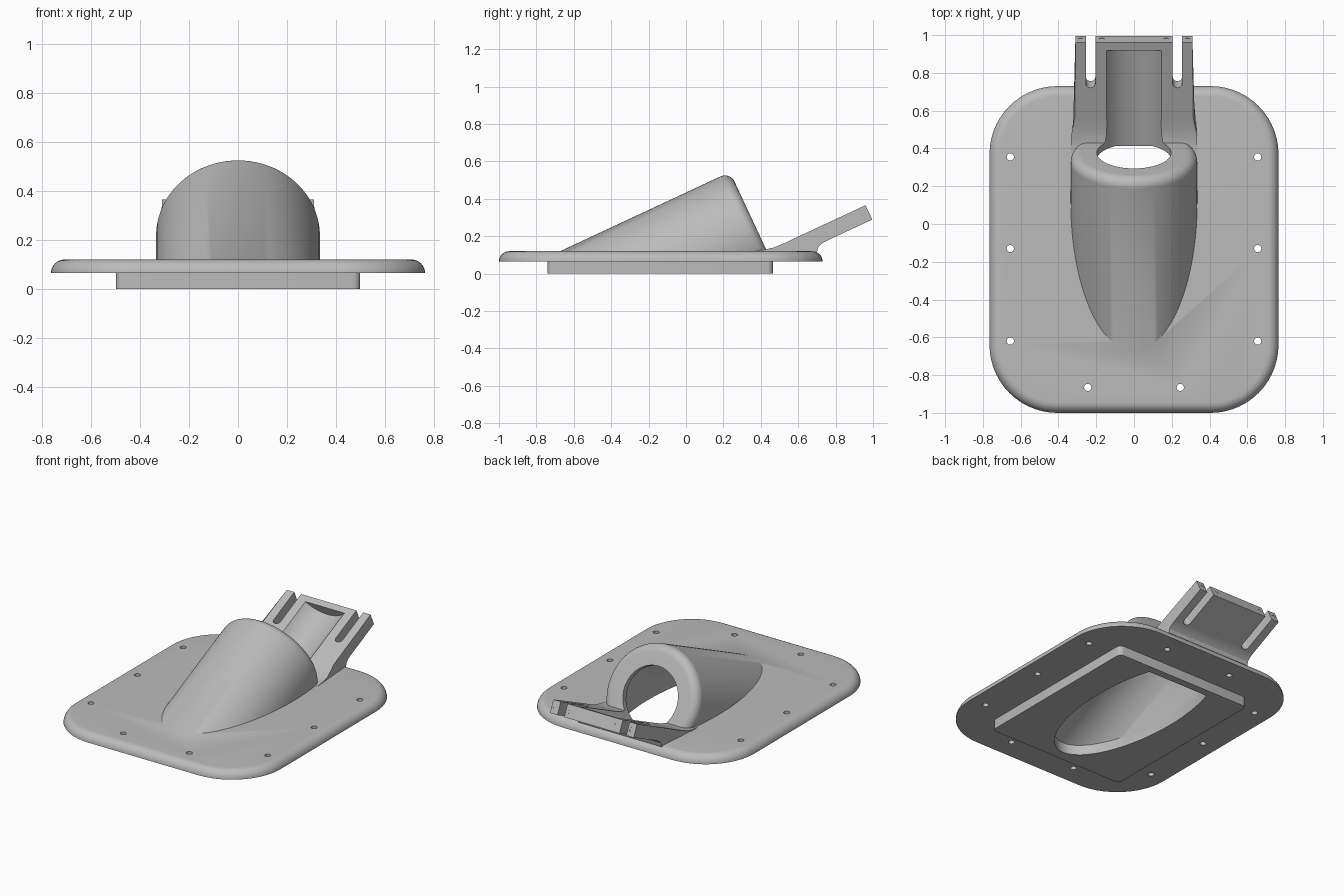
import bpy, bmesh, math
from mathutils import Vector

if "Cube" in bpy.data.objects:
    bpy.data.objects.remove(bpy.data.objects["Cube"])

TILT = math.radians(25)
AXIS = Vector((0, math.cos(TILT), math.sin(TILT)))      # spout direction
NORM = Vector((0, -math.sin(TILT), math.cos(TILT)))     # perpendicular, upwards
SIDE = Vector((1, 0, 0))
END = Vector((0, 0.377, 0.24))                          # centre of the spout mouth

grey = bpy.data.materials.new("light_grey")
grey.diffuse_color = (0.5, 0.5, 0.5, 1)
grey.use_nodes = True
grey.node_tree.nodes["Principled BSDF"].inputs["Base Color"].default_value = grey.diffuse_color


def finish(name, bm):
    bmesh.ops.recalc_face_normals(bm, faces=bm.faces)
    me = bpy.data.meshes.new(name)
    bm.to_mesh(me)
    bm.free()
    me.materials.append(grey)
    ob = bpy.data.objects.new(name, me)
    bpy.context.collection.objects.link(ob)
    return ob


def loft(rings):
    """Closed skin through rings of equal point count, capped at both ends."""
    bm = bmesh.new()
    vs = [[bm.verts.new(p) for p in ring] for ring in rings]
    n = len(vs[0])
    for a, b in zip(vs, vs[1:]):
        for i in range(n):
            j = (i + 1) % n
            bm.faces.new((a[i], a[j], b[j], b[i]))
    bm.faces.new(vs[0][::-1])
    bm.faces.new(vs[-1])
    return bm


def rounded_rect(hx, y0, y1, r, inset, z, n=14):
    pts = []
    for k, (sx, cy) in enumerate(((1, y1 - r), (-1, y1 - r), (-1, y0 + r), (1, y0 + r))):
        for i in range(n + 1):
            a = math.pi / 2 * (k + i / n)
            pts.append((sx * (hx - r) + (r - inset) * math.cos(a),
                        cy + (r - inset) * math.sin(a), z))
    return pts


def tilted(profile, n=96, x=0, up=0):
    """Solid of revolution about the spout axis from (distance, radius) pairs."""
    c = END + SIDE * x + NORM * up
    return loft([[c + AXIS * s + r * (SIDE * math.cos(2 * math.pi * i / n)
                                      + NORM * math.sin(2 * math.pi * i / n))
                  for i in range(n)] for s, r in profile])


def clip_below(bm, z, extrude_to=None):
    """Cut away everything under z; optionally carry the outline straight down."""
    bmesh.ops.bisect_plane(bm, geom=bm.verts[:] + bm.edges[:] + bm.faces[:], dist=1e-5,
                           plane_co=(0, 0, z), plane_no=(0, 0, 1), clear_inner=True)
    edges = [e for e in bm.edges if e.is_boundary]
    if extrude_to is not None:
        new = bmesh.ops.extrude_edge_only(bm, edges=edges)["geom"]
        for v in new:
            if isinstance(v, bmesh.types.BMVert):
                v.co.z = extrude_to
        edges = [e for e in bm.edges if e.is_boundary]
    bmesh.ops.contextual_create(bm, geom=edges)
    return bm


def combine(target, tool, op):
    mod = target.modifiers.new(op, 'BOOLEAN')
    mod.operation, mod.object, mod.solver = op, tool, 'EXACT'
    deps = bpy.context.evaluated_depsgraph_get()
    me = bpy.data.meshes.new_from_object(target.evaluated_get(deps))
    target.modifiers.clear()
    target.data = me
    bpy.data.objects.remove(tool)


# flange plate with rounded upper edge
R = 0.055
rings = [rounded_rect(0.765, -1, 0.73, 0.36, R * (1 - math.cos(a)), 0.065 + R * math.sin(a))
         for a in [math.pi / 2 * i / 8 for i in range(9)]]
body = finish("flanged_spout", loft(rings))

# plinth underneath
combine(body, finish("plinth", loft([rounded_rect(0.5, -0.74, 0.465, 0.03, 0, z, 5)
                                     for z in (0, 0.08)])), 'UNION')

# slanted spout with rounded mouth
F = 0.055
prof = [(-1.5, 0.335)] + [(-F + F * math.sin(a), 0.335 - F + F * math.cos(a))
                          for a in [math.pi / 2 * i / 8 for i in range(9)]]
combine(body, finish("spout", clip_below(tilted(prof), 0.09)), 'UNION')

# sloping bracket arm, slightly wider where it meets the plate
outline = [(0.36, 0.085), (0.36, 0.121), (0.42, 0.128), (0.47, 0.14), (0.52, 0.16),
           (0.57, 0.184), (0.96, 0.366), (0.996, 0.289), (0.755, 0.177), (0.725, 0.16),
           (0.706, 0.14), (0.70, 0.115), (0.69, 0.085)]
arm = finish("arm", loft([[(x, y, z) for y, z in outline] for x in (-0.31, 0.31)]))
for v in arm.data.vertices:
    if v.co.y < 0.58:
        v.co.x *= 1 + 0.08 * min(1, (0.58 - v.co.y) / 0.12)
combine(body, arm, 'UNION')

# hollow interior, running straight down through the plinth
combine(body, finish("cavity", clip_below(tilted([(-1.5, 0.285), (-0.04, 0.285)]),
                                          0.066, -0.1)), 'DIFFERENCE')

# mouth opening and the trough continuing along the arm
combine(body, finish("trough", tilted([(-0.15, 0.196), (0.537, 0.196)])), 'DIFFERENCE')

# arm slots with round inner ends, and holes drilled in the arm's end face
for s in (-1, 1):
    pts = [(0.255, 1.2), (0.205, 1.2)] + [
        (0.23 + 0.025 * math.cos(a), 0.748 + 0.025 * math.sin(a))
        for a in [math.pi * (1 + i / 10) for i in range(11)]]
    slot = loft([[(s * x, y + (h - 0.25) * -math.tan(TILT), h) for x, y in pts]
                 for h in (0.13, 0.6)])
    combine(body, finish("slot", slot), 'DIFFERENCE')
    for x in (0.17, 0.283):
        combine(body, finish("end_hole", tilted([(0.58, 0.015), (0.9, 0.015)], 16,
                                                s * x, -0.176)), 'DIFFERENCE')

# screw holes around the flange
for s in (-1, 1):
    for x, y, top in ((0.655, 0.355, 0.2), (0.655, -0.13, 0.2), (0.655, -0.62, 0.2),
                      (0.245, -0.865, 0.2), (0.245, 0.605, 0.11)):
        ring = [(s * x + 0.019 * math.cos(math.pi * i / 12),
                 y + 0.019 * math.sin(math.pi * i / 12)) for i in range(24)]
        hole = loft([[(px, py, z) for px, py in ring] for z in (0.03, top)])
        combine(body, finish("screw_hole", hole), 'DIFFERENCE')

# smooth curved skin, keep real edges crisp
bpy.context.view_layer.objects.active = body
body.select_set(True)
bpy.ops.object.shade_smooth_by_angle(angle=math.radians(30))
